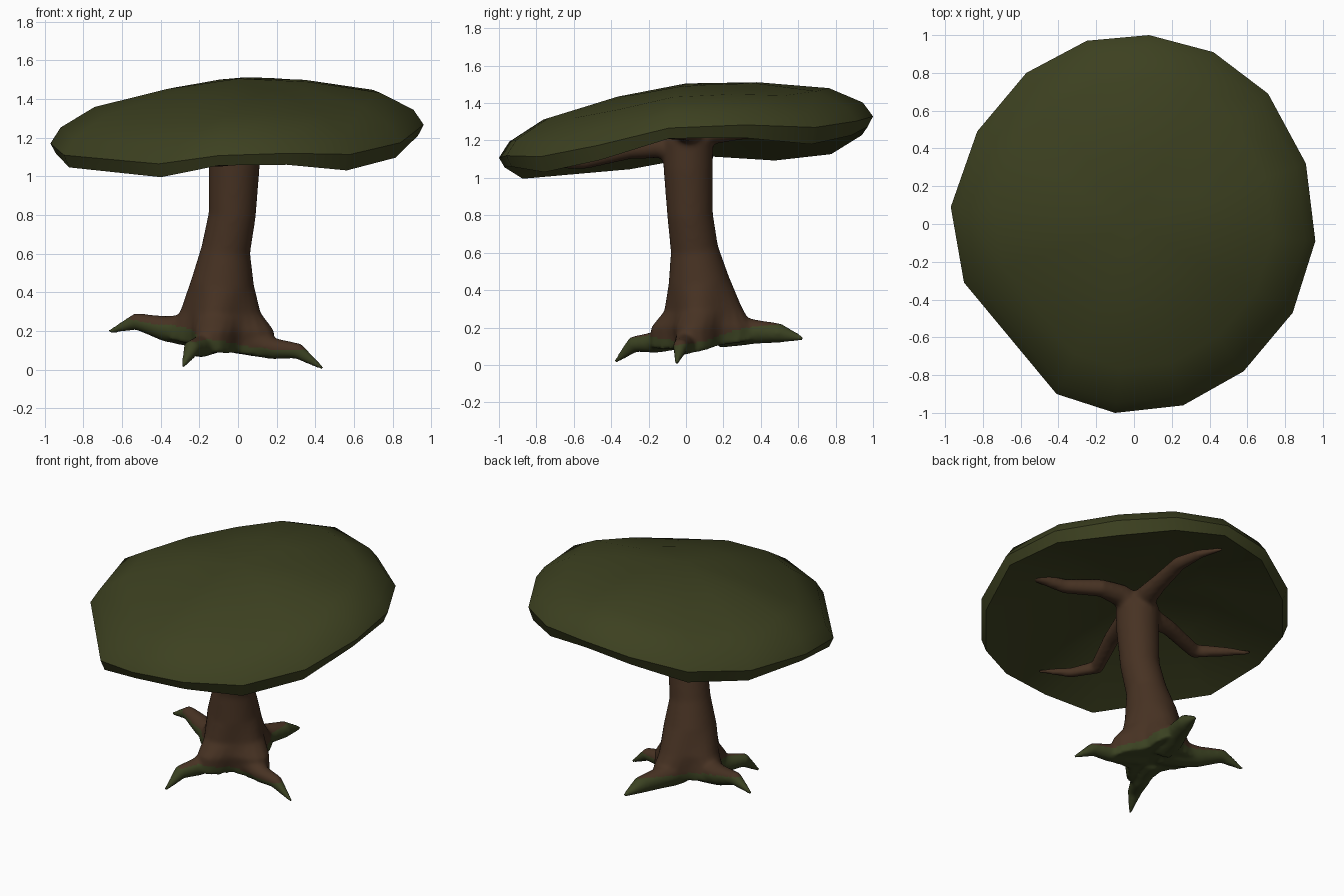
import bpy, bmesh, math
from mathutils import Vector

if "Cube" in bpy.data.objects:
    bpy.data.objects.remove(bpy.data.objects["Cube"])


def material(name, rgb):
    m = bpy.data.materials.new(name)
    m.diffuse_color = (*rgb, 1)
    m.use_nodes = True
    m.node_tree.nodes["Principled BSDF"].inputs["Base Color"].default_value = m.diffuse_color
    return m


leaf = material("leaf green", (0.046, 0.052, 0.0145))
bark = material("bark brown", (0.063, 0.032, 0.0165))
moss = material("moss green", (0.044, 0.055, 0.016))


def tube(bm, path, start=None, sides=12):
    """Closed tapered tube through (x, y, z, radius, lobe depth) points."""
    pts = [Vector(p[:3]) for p in path]
    rings = []
    for i, p in enumerate(pts):
        d = (pts[min(i + 1, len(pts) - 1)] - pts[max(i - 1, 0)]).normalized()
        if i == 0 and start:
            d = Vector(start).normalized()
        ref = Vector((0, 1, 0)) if abs(d.z) > 0.7 else Vector((0, 0, 1))
        a = ref.cross(d).normalized()
        b = d.cross(a)
        lobe = path[i][4] if len(path[i]) > 4 else 0
        ring = []
        for k in range(sides):
            t = 2 * math.pi * k / sides
            r = path[i][3] + lobe * math.cos(4 * (t + 0.23))
            ring.append(bm.verts.new(p + r * (a * math.cos(t) + b * math.sin(t))))
        rings.append(ring)
    for r, s in zip(rings, rings[1:]):
        for k in range(sides):
            j = (k + 1) % sides
            bm.faces.new((r[k], r[j], s[j], s[k]))
    bm.faces.new(rings[0][::-1])
    bm.faces.new(rings[-1])


def make_object(name, bm):
    bmesh.ops.recalc_face_normals(bm, faces=bm.faces[:])
    me = bpy.data.meshes.new(name)
    bm.to_mesh(me)
    bm.free()
    ob = bpy.data.objects.new(name, me)
    bpy.context.collection.objects.link(ob)
    return ob


# Trunk, four roots and four branches, fused into one skin
bm = bmesh.new()
tube(bm, [(-.09, .09, .115, .235, .06), (-.085, .085, .2, .235, .045), (-.09, .09, .3, .196, .015),
          (-.08, .068, .45, .163), (-.063, .045, .62, .127), (-.03, .022, .8, .122),
          (-.02, .012, 1.05, .132), (-.02, .01, 1.2, .135), (-.01, .01, 1.29, .1)],
     start=(.16, -.12, 1), sides=32)
roots = [
    [(-.12, .1, .2, .1), (-.27, .135, .205, .083), (-.38, .17, .213, .066), (-.53, .22, .25, .044), (-.67, .25, .195, .01)],
    [(-.02, .04, .165, .08), (.1, .01, .135, .07), (.19, -.01, .108, .056), (.31, -.03, .097, .042), (.44, -.05, .005, .01)],
    [(-.12, .02, .165, .08), (-.15, -.08, .145, .07), (-.19, -.17, .12, .058), (-.24, -.28, .11, .045), (-.285, -.38, .015, .01)],
    [(-.08, .18, .19, .1), (-.07, .28, .182, .083), (-.045, .37, .177, .066), (0, .5, .17, .053), (.03, .63, .14, .01)],
]
branches = [
    [(0, .01, 1.2, .09), (.12, .01, 1.255, .07), (.27, 0, 1.255, .055), (.46, -.12, 1.25, .045), (.65, -.17, 1.265, .03), (.82, -.2, 1.285, .012)],
    [(-.01, .03, 1.2, .09), (.0, .12, 1.245, .07), (.03, .27, 1.255, .055), (.07, .52, 1.275, .045), (.06, .7, 1.265, .03), (0, .86, 1.255, .012)],
    [(-.02, -.02, 1.13, .09), (-.03, -.14, 1.17, .065), (-.07, -.3, 1.15, .05), (-.16, -.55, 1.09, .045), (-.07, -.69, 1.08, .032), (.09, -.82, 1.09, .012)],
    [(-.04, .02, 1.11, .09), (-.14, .03, 1.17, .065), (-.26, .02, 1.16, .05), (-.54, -.06, 1.13, .045), (-.68, .05, 1.13, .032), (-.82, .15, 1.13, .012)],
]
for path in roots + branches:
    tube(bm, path)
trunk = make_object("trunk_with_roots_and_branches", bm)
rm = trunk.modifiers.new("fuse", 'REMESH')
rm.mode = 'VOXEL'
rm.voxel_size = 0.012
sm = trunk.modifiers.new("soften", 'SMOOTH')
sm.factor = 0.5
sm.iterations = 10
dg = bpy.context.evaluated_depsgraph_get()
skin = bpy.data.meshes.new_from_object(trunk.evaluated_get(dg))
trunk.modifiers.clear()
trunk.data = skin
skin.materials.clear()
skin.materials.append(bark)
skin.materials.append(moss)
# Moss covers everything close to the sloping ground line
for f in skin.polygons:
    c = f.center
    ground = 0.085 - 0.16 * c.x + 0.11 * c.y
    wobble = 0.02 * math.sin(9 * c.x + 4) * math.cos(8 * c.y)
    f.material_index = int(c.z < 0.6 and c.z < ground + 0.068 + wobble)
    f.use_smooth = True

# Canopy: tilted fifteen-sided cap whose rim dips on the diagonals
outline = [(-.97, .09), (-.9, -.31), (-.41, -.9), (-.1, -1), (.26, -.96), (.58, -.78),
           (.84, -.47), (.96, -.09), (.91, .32), (.71, .69), (.42, .91), (.08, 1),
           (-.25, .97), (-.57, .8), (-.83, .49)]
# scale, height, waviness for each ring, underside to top
levels = [(.5, 1.275, .01), (.97, 1.118, .05), (1, 1.188, .033), (.945, 1.268, .033),
          (.765, 1.375, .022), (.38, 1.464, .006)]
bm = bmesh.new()
rings = []
for s, h, w in levels:
    ring = []
    for x, y in outline:
        z = h + s * (.06 * x + .105 * y) + w * math.cos(4 * math.atan2(y, x))
        ring.append(bm.verts.new((s * x, s * y, z)))
    rings.append(ring)
low = bm.verts.new((0, 0, 1.32))
high = bm.verts.new((0, 0, 1.505))
n = len(outline)
for k in range(n):
    j = (k + 1) % n
    bm.faces.new((low, rings[0][k], rings[0][j]))
    bm.faces.new((high, rings[-1][j], rings[-1][k]))
    for r, s in zip(rings, rings[1:]):
        bm.faces.new((r[k], r[j], s[j], s[k]))
canopy = make_object("canopy", bm)
canopy.data.materials.append(leaf)
bpy.ops.object.select_all(action='DESELECT')
canopy.select_set(True)
bpy.context.view_layer.objects.active = canopy
bpy.ops.object.shade_smooth_by_angle(angle=math.radians(50))
